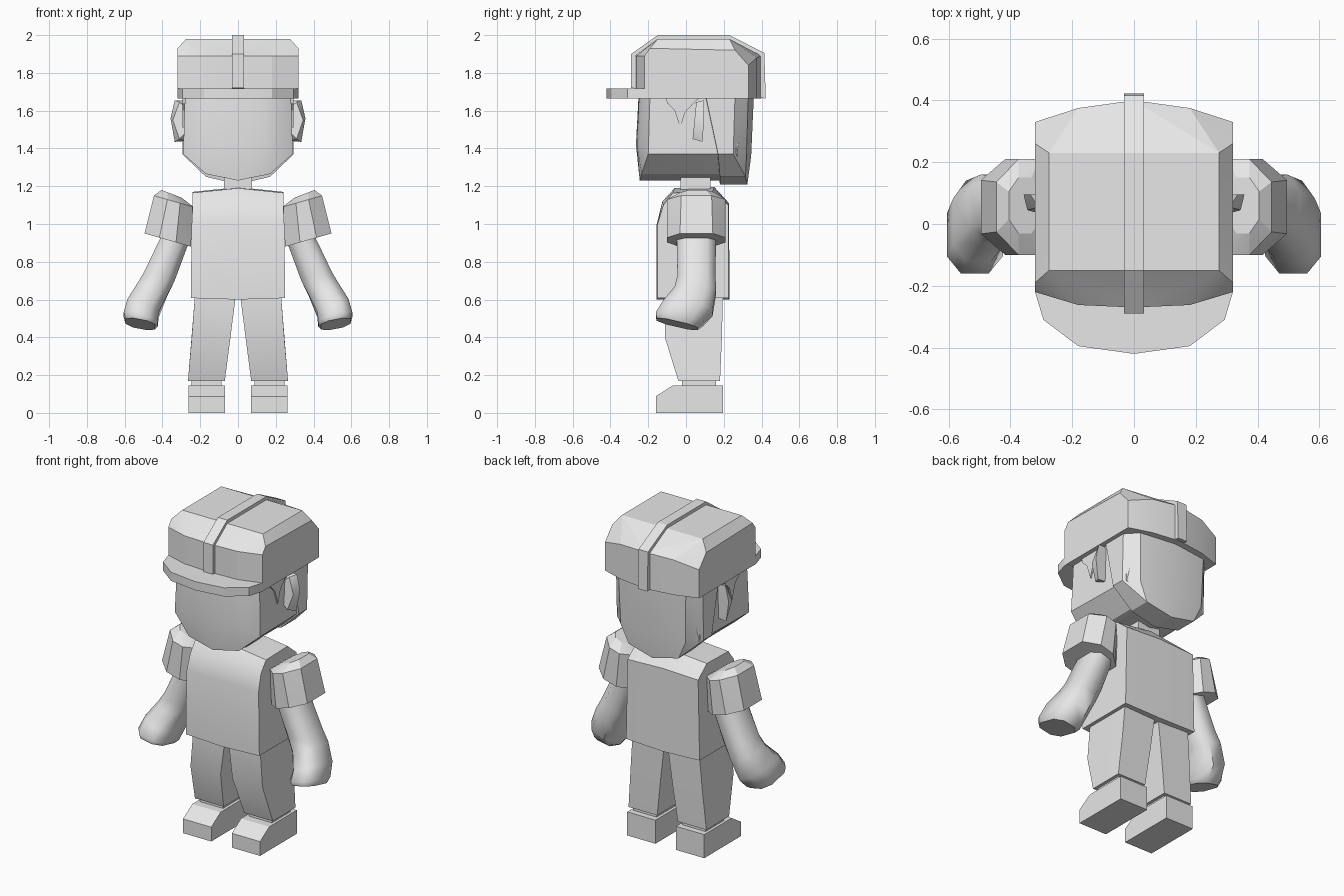
import bpy, bmesh, math
from mathutils import Vector

if "Cube" in bpy.data.objects:
    bpy.data.objects.remove(bpy.data.objects["Cube"])

grey = bpy.data.materials.new("plain_grey")
grey.diffuse_color = (0.8, 0.8, 0.8, 1)
grey.use_nodes = True
grey.node_tree.nodes["Principled BSDF"].inputs["Base Color"].default_value = grey.diffuse_color


def finish(name, bm, angle=25):
    bmesh.ops.recalc_face_normals(bm, faces=bm.faces)
    me = bpy.data.meshes.new(name)
    bm.to_mesh(me)
    bm.free()
    me.materials.append(grey)
    ob = bpy.data.objects.new(name, me)
    bpy.context.collection.objects.link(ob)
    bpy.ops.object.select_all(action='DESELECT')
    ob.select_set(True)
    bpy.context.view_layer.objects.active = ob
    bpy.ops.object.shade_smooth_by_angle(angle=math.radians(angle))


def hull(name, pts, angle=25):
    """Convex solid around a set of corner points."""
    bm = bmesh.new()
    for p in pts:
        bm.verts.new(p)
    r = bmesh.ops.convex_hull(bm, input=bm.verts)
    junk = {g for g in r['geom_interior'] + r['geom_unused'] if isinstance(g, bmesh.types.BMVert)}
    bmesh.ops.delete(bm, geom=list(junk), context='VERTS')
    bmesh.ops.dissolve_limit(bm, angle_limit=math.radians(1), verts=bm.verts, edges=bm.edges)
    finish(name, bm, angle)


def sym(pts):
    return pts + [(-x, y, z) for x, y, z in pts if x]


def flip(pts, s):
    return [(s * x, y, z) for x, y, z in pts]


def box(x0, x1, y0, y1, z):
    return [(x, y, z) for x in (x0, x1) for y in (y0, y1)]


def loft(name, rings, angle):
    bm = bmesh.new()
    vs = [[bm.verts.new(p) for p in r] for r in rings]
    n = len(vs[0])
    for a, b in zip(vs, vs[1:]):
        for i in range(n):
            j = (i + 1) % n
            bm.faces.new((a[i], a[j], b[j], b[i]))
    bm.faces.new(vs[0])
    bm.faces.new(vs[-1])
    finish(name, bm, angle)


# Head with a rounded chin, and the hair shell around its back
head = [(x, y, 1.70) for x, y in
        ((0, -.25), (.14, -.247), (.21, -.23), (.28, -.19), (.28, .25), (.22, .32), (0, .345))]
head += [(x, y, 1.42) for x, y in ((0, -.265), (.14, -.26), (.21, -.245), (.285, -.2))]
head += [(.29, -.2, 1.37), (.28, .27, 1.37), (.17, -.235, 1.265), (.17, .29, 1.265),
         (0, -.245, 1.23), (0, .31, 1.23)]
hull("head", sym(head))
hair = [(x, y, 1.70) for x, y in ((.295, .10), (.295, .26), (.23, .33), (0, .36))]
hair += [(.295, .17, 1.37), (.295, .25, 1.37), (.22, .32, 1.36), (0, .345, 1.36),
         (.17, .18, 1.25), (.17, .315, 1.25), (0, .18, 1.21), (0, .325, 1.21)]
hull("back_hair", sym(hair))
hull("neck", box(-.075, .075, -.03, .13, 1.12) + box(-.075, .075, -.03, .13, 1.26))

# Cap: crown, centre strap and brim
plan = [(0, -.27), (.18, -.262), (.32, -.22), (.32, .33), (.18, .375), (0, .40)]
crown = [(x, y, 1.665) for x, y in plan]
crown += [(x, y, z) for (x, y), z in zip(plan, (1.89, 1.89, 1.89, 1.84, 1.88, 1.89))]
crown += [(.32, -.19, 1.93), (.32, .26, 1.92), (.275, -.15, 1.98), (.275, .23, 1.98)]
hull("cap_crown", sym(crown), 12)
strap = [(-.29, 1.72), (-.29, 1.90), (-.15, 2), (.23, 2), (.415, 1.905), (.422, 1.665), (0, 1.69)]
hull("cap_strap", [(x, y, z) for x in (-.032, .032) for y, z in strap], 12)
brim = [(.32, -.2), (.32, -.22), (.293, -.31), (.18, -.395), (0, -.42)]
hull("cap_brim", sym([(x, y, z) for z in (1.664, 1.717) for x, y in brim]))

# Torso with sloping shoulders
torso = [(.25, -.15, .608), (.25, .225, .608), (0, -.155, .60), (0, .23, .60),
         (.245, -.15, 1.0), (0, -.155, 1.0), (.24, -.12, 1.10), (0, -.125, 1.12),
         (.24, .225, 1.10), (0, .228, 1.11), (.24, -.07, 1.165), (.24, .14, 1.17),
         (0, -.06, 1.19), (0, .15, 1.195)]
hull("torso", sym(torso))

for s, side in ((1, "right"), (-1, "left")):
    # Ear and the tapered sideburn in front of it
    ear = [(.27, 1.44), (.27, 1.64), (.30, 1.655), (.335, 1.655), (.357, 1.56), (.335, 1.435)]
    front = [(.28, 1.48), (.28, 1.62), (.31, 1.645), (.345, 1.55), (.31, 1.45)]
    hull(side + "_ear", flip([(x, .095 if z > 1.5 else .088, z) for x, z in ear]
                             + [(x, .035 + (z - 1.45) * .1, z) for x, z in front], s))
    burn = [(-.11, 1.69), (-.10, 1.64), (-.06, 1.60), (-.03, 1.51), (-.005, 1.59),
            (.05, 1.65), (.10, 1.69)]
    loft(side + "_sideburn", [flip([(x, y, z) for y, z in burn], s) for x in (.275, .293)], 25)

    # Sleeve
    def octo(x0, z0, x1, z1, y0, y1, cx, cy):
        steps = ((0, cy), (cx, 0), (1 - cx, 0), (1, cy), (1, 1 - cy), (1 - cx, 1), (cx, 1), (0, 1 - cy))
        return [(x0 + (x1 - x0) * u, y0 + (y1 - y0) * v, z0 + (z1 - z0) * u) for u, v in steps]
    hull(side + "_sleeve", flip(
        octo(.25, .88, .495, .95, -.10, .21, .32, .22)
        + octo(.235, 1.09, .445, 1.15, -.10, .21, .34, .24)
        + octo(.30, 1.14, .405, 1.18, -.03, .15, .3, .25), s), 15)

    # Bent arm ending in a mitten hand: (inner x, z), (outer x, z), (front y), (back y), front-to-back drop
    rings = []
    for x0, z0, x1, z1, y0, y1, drop in (
            (.25, .93, .39, .97, -.05, .16, 0),
            (.335, .70, .50, .74, -.045, .155, 0),
            (.375, .62, .535, .68, -.06, .16, -.01),
            (.42, .52, .585, .59, -.12, .14, -.05),
            (.425, .47, .605, .52, -.16, .09, -.05),
            (.44, .455, .595, .485, -.155, .06, -.05)):
        ring = octo(x0, z0, x1, z1, y0, y1, .25, .22)
        mid = (y0 + y1) / 2
        rings.append(flip([(x, y, z + drop * (y - mid) / (y1 - y0)) for x, y, z in ring], s))
    loft(side + "_arm", rings, 50)

    # Trouser leg, ankle and shoe
    hull(side + "_leg", flip(box(.012, .228, -.11, .195, .62) + box(.04, .245, -.112, .19, .40)
                             + box(.07, .265, -.04, .18, .168), s), 35)
    hull(side + "_ankle", flip(box(.088, .245, -.02, .16, .13) + box(.088, .245, -.02, .16, .18), s))
    hull(side + "_shoe", flip(box(.07, .262, -.16, .197, 0) + box(.07, .262, -.16, .197, .088)
                              + box(.07, .262, -.07, .197, .145), s))
